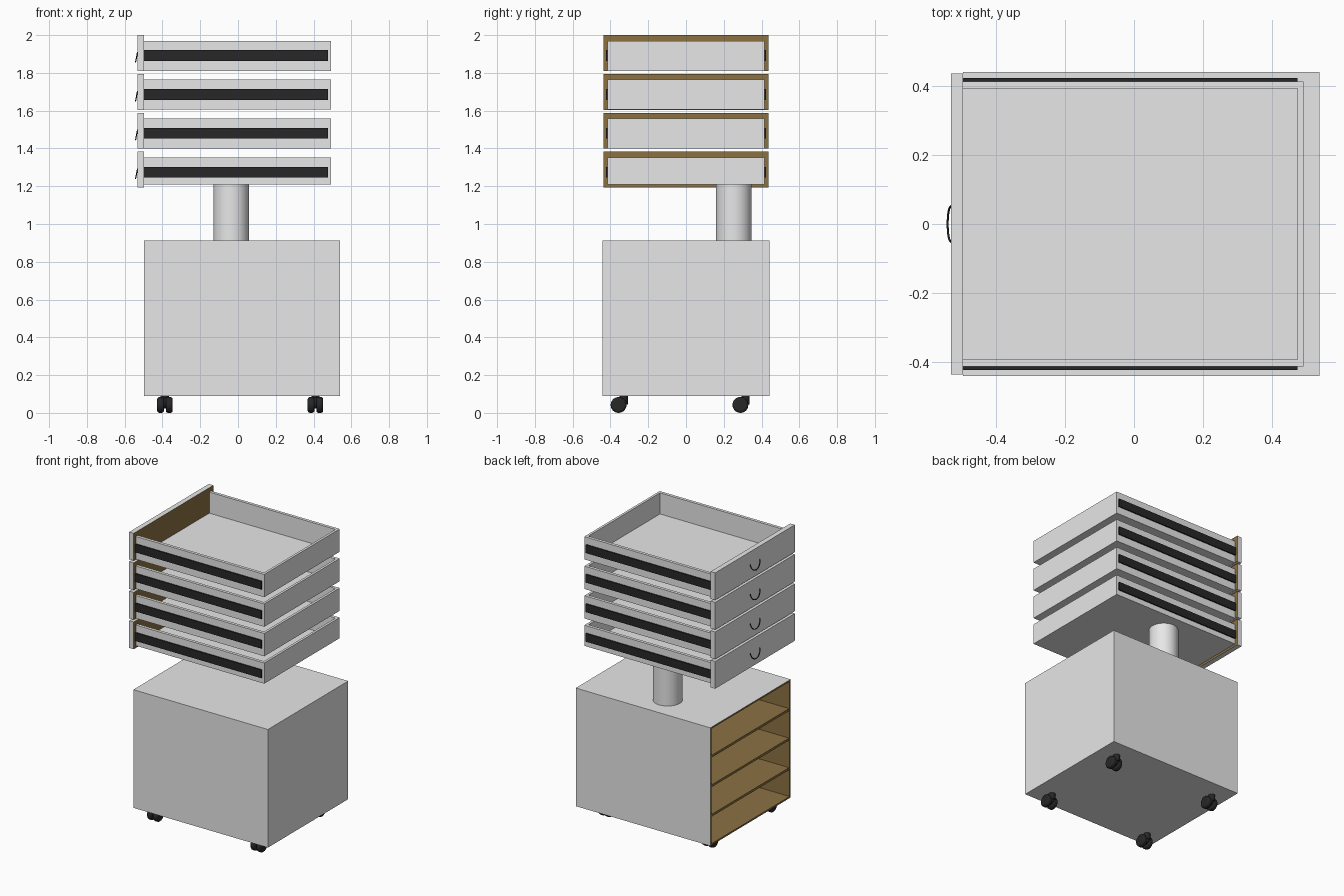
import bpy, bmesh, math
from mathutils import Matrix, Vector

cube = bpy.data.objects.get("Cube")
if cube:
    bpy.data.objects.remove(cube, do_unlink=True)


def material(name, rgb):
    m = bpy.data.materials.new(name)
    m.use_nodes = True
    m.diffuse_color = (*rgb, 1)
    m.node_tree.nodes["Principled BSDF"].inputs["Base Color"].default_value = (*rgb, 1)
    return m


GREY = material("pale_grey", (0.8, 0.8, 0.8))
BROWN = material("brown_wood", (0.26, 0.165, 0.055))
BLACK = material("black", (0.02, 0.02, 0.02))


def finish(bm, name, *mats):
    bmesh.ops.recalc_face_normals(bm, faces=bm.faces)
    mesh = bpy.data.meshes.new(name)
    bm.to_mesh(mesh)
    bm.free()
    ob = bpy.data.objects.new(name, mesh)
    bpy.context.collection.objects.link(ob)
    for m in mats:
        mesh.materials.append(m)
    return ob


def add_box(bm, lo, hi):
    lo, hi = Vector(lo), Vector(hi)
    mat = Matrix.Translation((lo + hi) / 2) @ Matrix.Diagonal((*(hi - lo), 1))
    bmesh.ops.create_cube(bm, size=1, matrix=mat)


def box(name, lo, hi, *mats):
    bm = bmesh.new()
    add_box(bm, lo, hi)
    return finish(bm, name, *mats)


def cylinder(name, centre, radius, depth, mat, axis="Z", sides=24, bevel=0):
    bm = bmesh.new()
    turn = Matrix.Rotation(math.pi / 2, 4, "Y") if axis == "X" else Matrix()
    bmesh.ops.create_cone(bm, cap_ends=True, segments=sides, radius1=radius, radius2=radius,
                          depth=depth, matrix=Matrix.Translation(centre) @ turn)
    ob = finish(bm, name, mat)
    if bevel:
        mod = ob.modifiers.new("rounding", "BEVEL")
        mod.width, mod.segments = bevel, 3
    bpy.ops.object.select_all(action="DESELECT")
    ob.select_set(True)
    bpy.context.view_layer.objects.active = ob
    bpy.ops.object.shade_smooth_by_angle(angle=math.radians(40))
    return ob


# Cabinet shell: hollowed from its open -x side, wood on the rim and inside
X0, X1, Y, Z0, Z1 = -0.497, 0.54, 0.442, 0.09, 0.913
WALL = 0.016
bm = bmesh.new()
add_box(bm, (X0, -Y, Z0), (X1, Y, Z1))
opening = min(bm.faces, key=lambda f: f.calc_center_median().x)
outside = [f for f in bm.faces if f is not opening]
bmesh.ops.inset_region(bm, faces=[opening], thickness=WALL)
pit = bmesh.ops.extrude_face_region(bm, geom=[opening])["geom"]
bmesh.ops.translate(bm, vec=(X1 - X0 - WALL, 0, 0),
                    verts=[v for v in pit if isinstance(v, bmesh.types.BMVert)])
if opening.is_valid:
    bmesh.ops.delete(bm, geom=[opening], context="FACES_ONLY")
for f in bm.faces:
    f.material_index = 0 if f in outside else 1
finish(bm, "cabinet_shell", GREY, BROWN)

# Shelves between the four bays
for i in (1, 2, 3):
    z = Z0 + (Z1 - Z0) * i / 4
    box(f"shelf_{i}", (X0 + 0.001, WALL - Y, z - WALL / 2), (X1 - WALL, Y - WALL, z + WALL / 2), BROWN)

# Column on top of the cabinet
cylinder("column", (-0.036, 0.253, 1.061), 0.094, 0.296, GREY, sides=48)


# Drawers: open tray, front panel, side runners and wire pull
def tray(name, z0, z1):
    out_y, in_y, out_x, in_x = 0.415, 0.394, 0.493, 0.476
    outline = [(X0, -out_y), (out_x, -out_y), (out_x, out_y), (X0, out_y),
               (X0, in_y), (in_x, in_y), (in_x, -in_y), (X0, -in_y)]
    bm = bmesh.new()
    base = bm.faces.new([bm.verts.new((x, y, z0)) for x, y in outline])
    up = bmesh.ops.extrude_face_region(bm, geom=[base], use_keep_orig=True)["geom"]
    bmesh.ops.translate(bm, vec=(0, 0, z1 - z0),
                        verts=[v for v in up if isinstance(v, bmesh.types.BMVert)])
    add_box(bm, (X0, -in_y, z0), (in_x, in_y, z0 + 0.012))
    return finish(bm, name, GREY)


def pull(name, z):
    curve = bpy.data.curves.new(name, "CURVE")
    curve.dimensions = "3D"
    curve.bevel_depth, curve.bevel_resolution = 0.003, 2
    curve.use_fill_caps = True
    steps = 16
    spline = curve.splines.new("POLY")
    spline.points.add(steps)
    for i, p in enumerate(spline.points):
        a = math.pi * i / steps
        s = math.sin(a)
        p.co = (-0.532 - 0.01 * s, 0.052 * math.cos(a), z - 0.053 * s, 1)
    curve.materials.append(BLACK)
    bpy.context.collection.objects.link(bpy.data.objects.new(name, curve))


for i in range(4):
    z = 1.193 + 0.2057 * i
    tray(f"drawer_tray_{i + 1}", z + (0.016 if i == 0 else 0.001), z + 0.16)
    front = box(f"drawer_front_{i + 1}", (-0.532, -0.438, z), (X0, 0.438, z + 0.19), GREY, BROWN)
    for f in front.data.polygons:
        f.material_index = 1 if f.normal.x > 0.5 else 0
    for side, name in ((1, "left"), (-1, "right")):
        ys = sorted((side * 0.415, side * 0.424))
        box(f"{name}_runner_{i + 1}", (X0, ys[0], z + 0.053), (0.476, ys[1], z + 0.11), BLACK)
    pull(f"drawer_pull_{i + 1}", z + 0.1)

# Twin wheel casters
for x in (-0.387, 0.41):
    for y in (-0.357, 0.288):
        for dx in (-0.023, 0.023):
            cylinder("caster_wheel", (x + dx, y, 0.042), 0.042, 0.036, BLACK, "X", 24, 0.012)
        cylinder("caster_axle", (x, y, 0.042), 0.014, 0.05, BLACK, "X", 12)
        cylinder("caster_hood", (x, y + 0.012, 0.052), 0.03, 0.03, BLACK, "X", 20)
        cylinder("caster_stem", (x, y + 0.027, 0.068), 0.022, 0.045, BLACK, "Z", 20)
